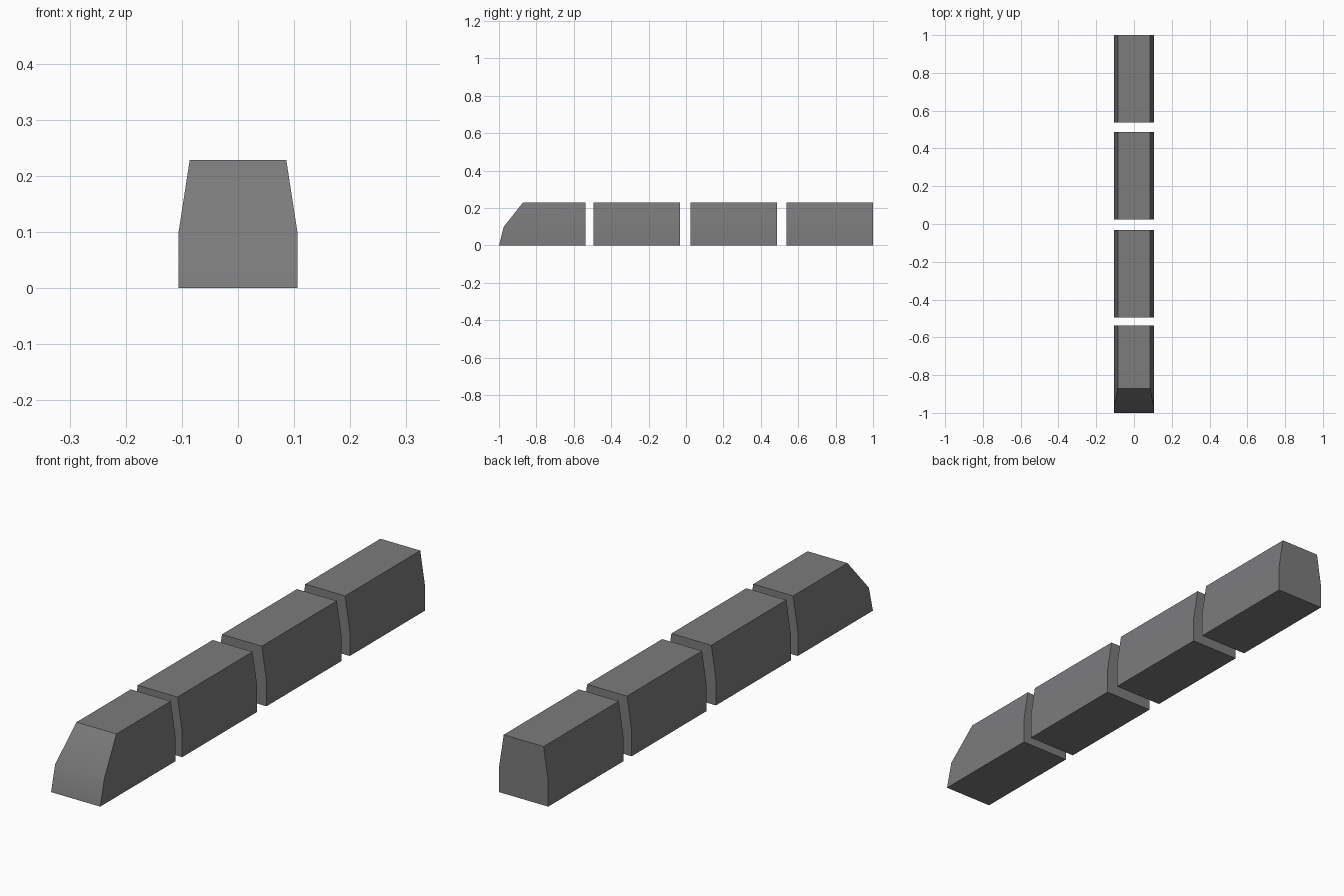
import bpy, bmesh, math

if "Cube" in bpy.data.objects:
    bpy.data.objects.remove(bpy.data.objects["Cube"])

grey = bpy.data.materials.new("body grey")
grey.diffuse_color = (0.2, 0.2, 0.205, 1)
grey.use_nodes = True
grey.node_tree.nodes["Principled BSDF"].inputs["Base Color"].default_value = grey.diffuse_color

# cross-section levels: height, half width, nose setback
LEVELS = [(0.0, 0.106, 0.0), (0.099, 0.106, 0.025), (0.229, 0.086, 0.128)]


def carriage(name, y0, y1, nose=False):
    """Box with tapered upper walls; optional sloped nose at the front."""
    bm = bmesh.new()
    rings = []
    for z, w, back in LEVELS:
        f = y0 + (back if nose else 0)
        rings.append([bm.verts.new(p) for p in
                      ((-w, f, z), (w, f, z), (w, y1, z), (-w, y1, z))])
    bm.faces.new(rings[0][::-1])
    bm.faces.new(rings[-1])
    for a, b in zip(rings, rings[1:]):
        for i in range(4):
            j = (i + 1) % 4
            bm.faces.new((a[i], a[j], b[j], b[i]))
    bmesh.ops.recalc_face_normals(bm, faces=bm.faces)
    me = bpy.data.meshes.new(name)
    bm.to_mesh(me)
    bm.free()
    me.materials.append(grey)
    ob = bpy.data.objects.new(name, me)
    bpy.context.collection.objects.link(ob)
    bpy.ops.object.select_all(action='DESELECT')
    ob.select_set(True)
    bpy.context.view_layer.objects.active = ob
    bpy.ops.object.shade_smooth_by_angle(angle=math.radians(30))


# lead car and three trailing cars
carriage("lead_car", -1.0, -0.537, nose=True)
carriage("second_car", -0.495, -0.033)
carriage("third_car", 0.024, 0.486)
carriage("rear_car", 0.537, 1.0)
